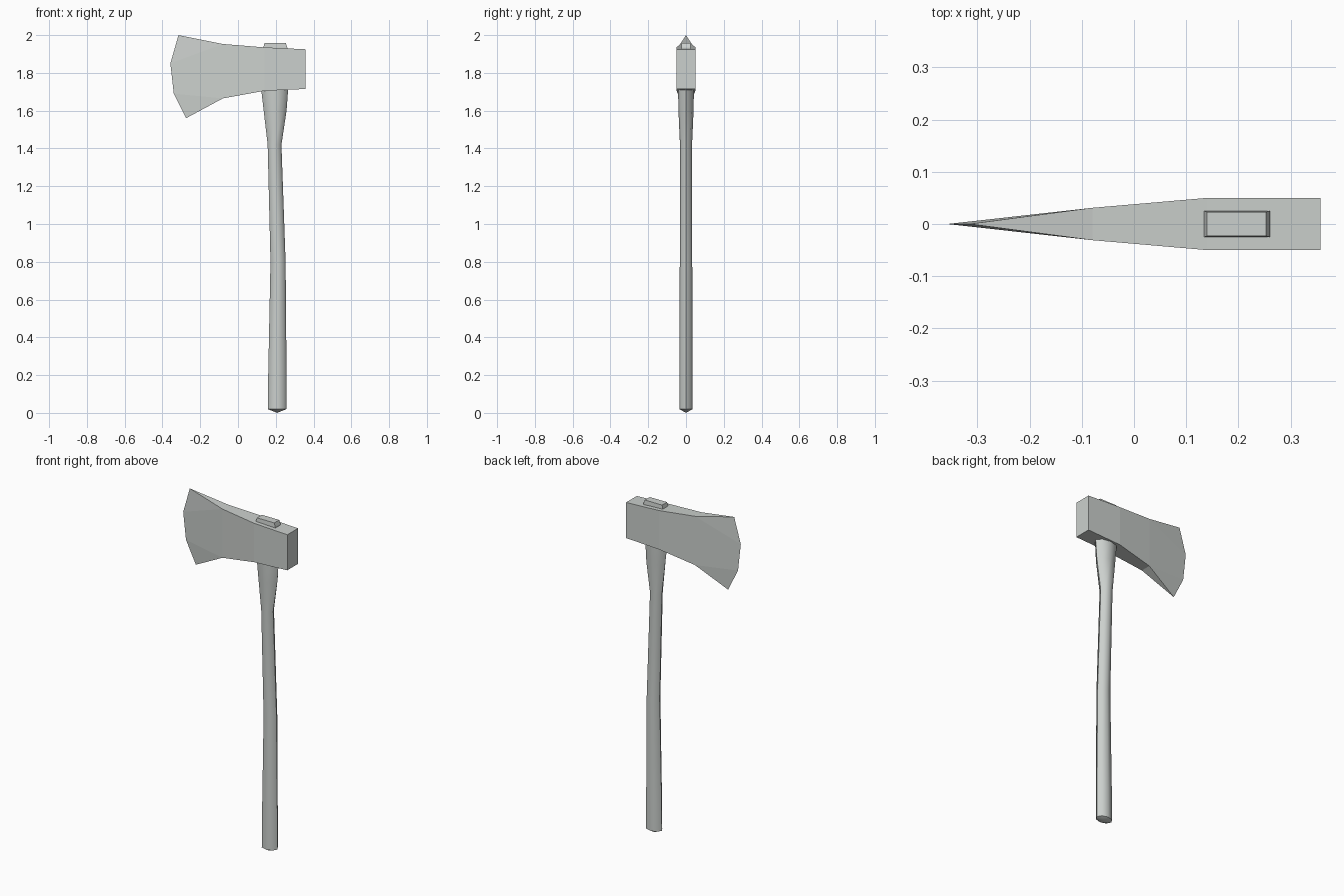
import bpy, bmesh
from math import cos, sin, pi, radians

if "Cube" in bpy.data.objects:
    bpy.data.objects.remove(bpy.data.objects["Cube"])

grey = bpy.data.materials.new("pale_grey")
grey.use_nodes = True
grey.diffuse_color = (0.6, 0.63, 0.61, 1)
grey.node_tree.nodes["Principled BSDF"].inputs["Base Color"].default_value = grey.diffuse_color


def finish(name, bm, smooth=False):
    bmesh.ops.recalc_face_normals(bm, faces=bm.faces)
    mesh = bpy.data.meshes.new(name)
    bm.to_mesh(mesh)
    bm.free()
    mesh.materials.append(grey)
    obj = bpy.data.objects.new(name, mesh)
    bpy.context.collection.objects.link(obj)
    if smooth:
        bpy.ops.object.select_all(action="DESELECT")
        obj.select_set(True)
        bpy.context.view_layer.objects.active = obj
        bpy.ops.object.shade_smooth_by_angle(angle=radians(50))


def bridge(bm, a, b):
    for i in range(len(a)):
        j = (i + 1) % len(a)
        bm.faces.new((a[i], a[j], b[j], b[i]))


# Axe head: box-like poll tapering through a cheek to a sharp curved bit
bm = bmesh.new()
rings = []
for x, low, high, half in ((0.357, 1.715, 1.925, 0.05),
                           (0.14, 1.705, 1.935, 0.05),
                           (-0.08, 1.665, 1.953, 0.031)):
    rings.append([bm.verts.new((x, y, z)) for y, z in
                  ((-half, low), (half, low), (half, high), (-half, high))])
bm.faces.new(rings[0])
for a, b in zip(rings, rings[1:]):
    bridge(bm, a, b)
edge = [bm.verts.new((x, 0, z)) for x, z in
        ((-0.275, 1.56), (-0.34, 1.69), (-0.358, 1.85), (-0.315, 2.0))]
front_low, back_low, back_high, front_high = rings[-1]
for low, high in ((front_low, front_high), (back_low, back_high)):
    bm.faces.new((low, edge[0], edge[1]))
    bm.faces.new((low, edge[1], edge[2], high))
    bm.faces.new((high, edge[2], edge[3]))
bm.faces.new((front_low, back_low, edge[0]))
bm.faces.new((front_high, back_high, edge[3]))
finish("axe_head", bm)

# Handle: eight-sided bent shaft that flares below the head
SIDES = 8
bm = bmesh.new()
rings = []
for z, left, right, half in ((0.02, 0.158, 0.257, 0.035),
                             (0.2, 0.16, 0.257, 0.035),
                             (0.8, 0.172, 0.252, 0.033),
                             (1.42, 0.157, 0.23, 0.032),
                             (1.6, 0.136, 0.257, 0.04),
                             (1.72, 0.122, 0.266, 0.042)):
    mid, radius = (left + right) / 2, (right - left) / 2
    rings.append([bm.verts.new((mid + radius * cos(2 * pi * i / SIDES),
                                half * sin(2 * pi * i / SIDES), z))
                  for i in range(SIDES)])
for a, b in zip(rings, rings[1:]):
    bridge(bm, a, b)
bm.faces.new(rings[-1])
tip = bm.verts.new((0.207, 0, 0))
for i in range(SIDES):
    bm.faces.new((rings[0][i], rings[0][(i + 1) % SIDES], tip))
finish("handle", bm, smooth=True)

# Tenon: end of the handle showing through the top of the head
bm = bmesh.new()
rings = [[bm.verts.new((x, y, z)) for x, y in
          ((left, -half), (right, -half), (right, half), (left, half))]
         for z, left, right, half in ((1.9, 0.134, 0.261, 0.025),
                                      (1.935, 0.134, 0.261, 0.025),
                                      (1.957, 0.14, 0.253, 0.023))]
for a, b in zip(rings, rings[1:]):
    bridge(bm, a, b)
bm.faces.new(rings[0])
bm.faces.new(rings[-1])
finish("handle_tenon", bm)
